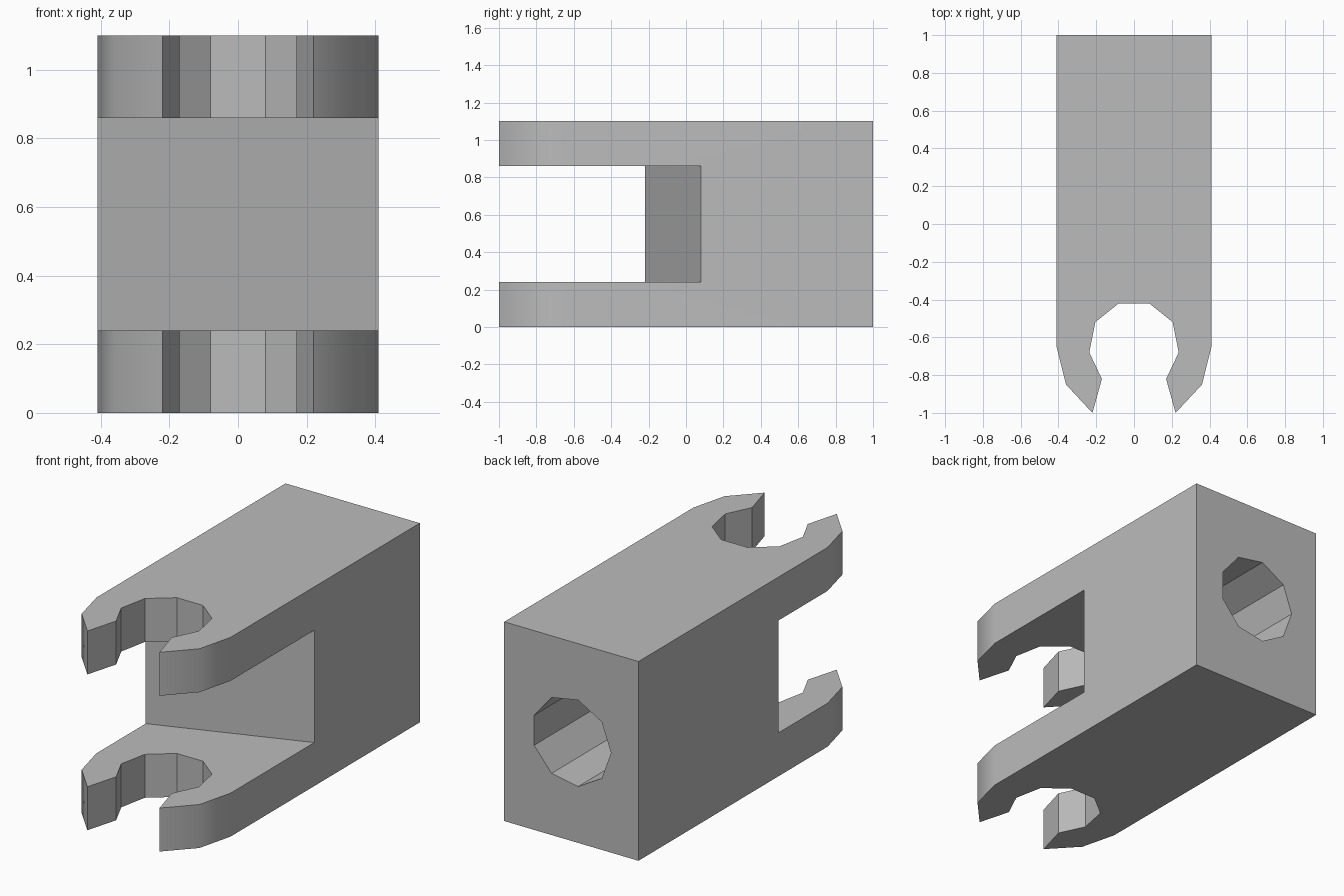
import bpy
import bmesh
import math

if "Cube" in bpy.data.objects:
    bpy.data.objects.remove(bpy.data.objects["Cube"])

HALF_WIDTH, HEIGHT = 0.41, 1.1
SLOT_BOTTOM, SLOT_TOP = 0.24, 0.86
BORE_RADIUS, BORE_SIDES, BORE_END = 0.242, 9, 0.2

grey = bpy.data.materials.new("light grey")
grey.use_nodes = True
grey.diffuse_color = (0.5, 0.5, 0.5, 1)
grey.node_tree.nodes["Principled BSDF"].inputs["Base Color"].default_value = grey.diffuse_color


def prism(name, points, direction):
    """Extrude a flat outline along a direction into a closed solid."""
    bm = bmesh.new()
    face = bm.faces.new([bm.verts.new(p) for p in points])
    top = bmesh.ops.extrude_face_region(bm, geom=[face])["geom"]
    bmesh.ops.translate(bm, vec=direction,
                        verts=[v for v in top if isinstance(v, bmesh.types.BMVert)])
    bmesh.ops.recalc_face_normals(bm, faces=bm.faces)
    mesh = bpy.data.meshes.new(name)
    bm.to_mesh(mesh)
    bm.free()
    mesh.materials.append(grey)
    obj = bpy.data.objects.new(name, mesh)
    bpy.context.collection.objects.link(obj)
    return obj


def cut(target, cutter):
    """Subtract a cutter, then discard it."""
    mod = target.modifiers.new("cut", "BOOLEAN")
    mod.operation = "DIFFERENCE"
    mod.solver = "EXACT"
    mod.object = cutter
    bpy.ops.object.modifier_apply(modifier=mod.name)
    bpy.data.objects.remove(cutter)


# Block with clip jaws: half outline from back corner round the jaw, mirrored
half = [(HALF_WIDTH, 1), (HALF_WIDTH, -0.65), (0.36, -0.85), (0.22, -1),
        (0.17, -0.82), (0.237, -0.68), (0.205, -0.52), (0.08, -0.42)]
outline = half + [(-x, y) for x, y in reversed(half)]
block = prism("clip_block", [(x, y, 0) for x, y in outline], (0, 0, HEIGHT))
bpy.context.view_layer.objects.active = block
block.select_set(True)

# Slot between the upper and lower clips, with a slanted back wall
slot = [(-0.5, -1.1), (0.5, -1.1), (0.5, 0.113), (-0.5, -0.253)]
cut(block, prism("slot_cutter", [(x, y, SLOT_BOTTOM) for x, y in slot],
                 (0, 0, SLOT_TOP - SLOT_BOTTOM)))

# Blind bore in the back face
angles = [math.pi + i * math.tau / BORE_SIDES for i in range(BORE_SIDES)]
cut(block, prism("bore_cutter",
                 [(BORE_RADIUS * math.cos(a), BORE_END, HEIGHT / 2 + BORE_RADIUS * math.sin(a))
                  for a in angles], (0, 1, 0)))

# Rounded outer jaws shade smoothly, facets and corners stay crisp
bpy.ops.object.shade_smooth_by_angle(angle=math.radians(31))
weighted = block.modifiers.new("weighted normals", "WEIGHTED_NORMAL")
weighted.keep_sharp = True
